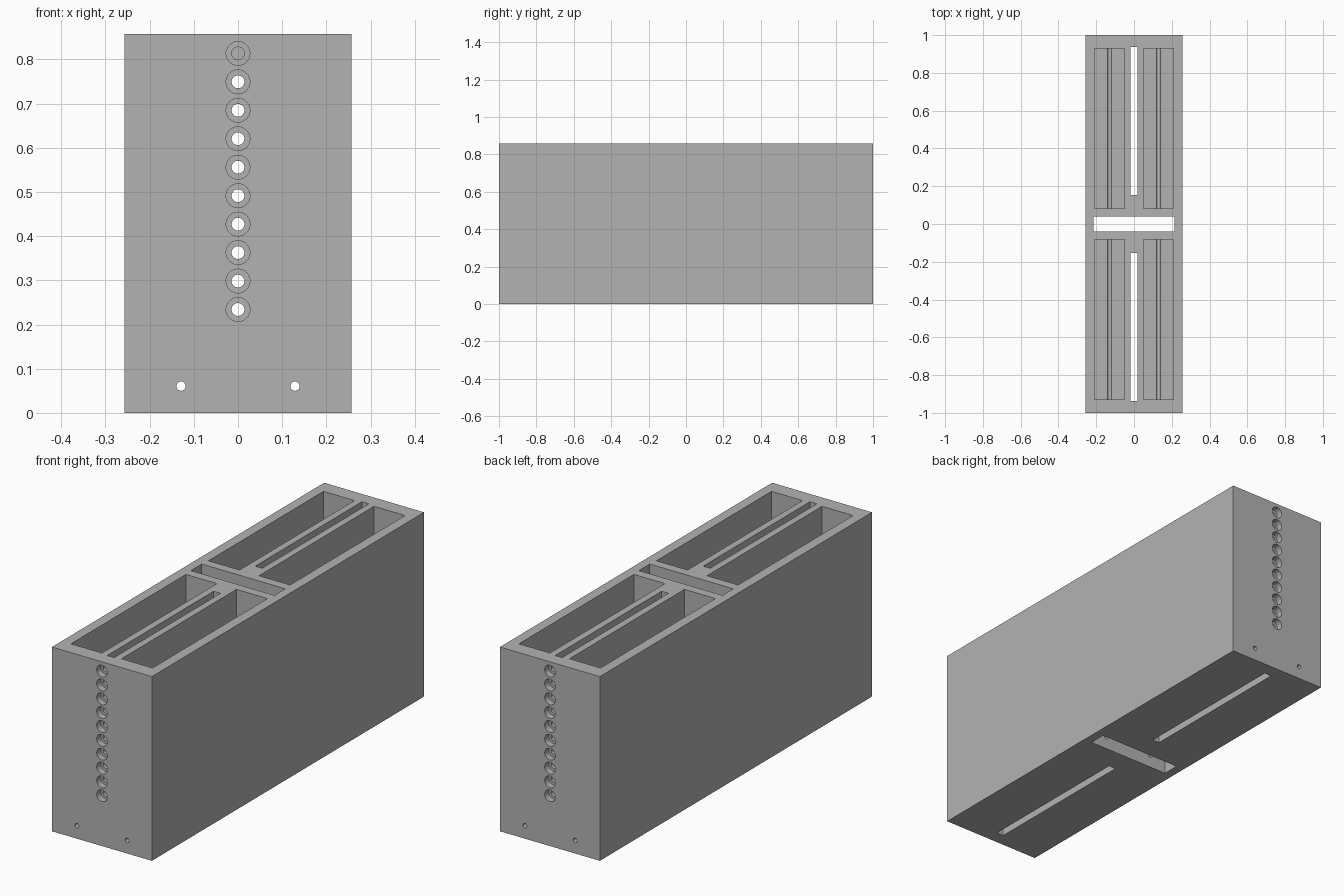
import bpy, bmesh, math
from mathutils import Matrix, Vector

default = bpy.data.objects.get("Cube")
if default:
    bpy.data.objects.remove(default, do_unlink=True)

HALF_X, HALF_Y, HEIGHT = 0.257, 1.0, 0.857
FLOOR = 0.06          # pocket floor height
BORE_DEPTH = 0.03


def add_box(bm, low, high):
    low, high = Vector(low), Vector(high)
    scale = Matrix.Diagonal((high - low).to_4d())
    scale[3][3] = 1
    bmesh.ops.create_cube(bm, size=1, matrix=Matrix.Translation((low + high) / 2) @ scale)


def add_rod(bm, x, z, radius, y0, y1):
    place = Matrix.Translation((x, (y0 + y1) / 2, z)) @ Matrix.Rotation(math.pi / 2, 4, 'X')
    bmesh.ops.create_cone(bm, cap_ends=True, segments=32, radius1=radius,
                          radius2=radius, depth=y1 - y0, matrix=place)


def make_object(name, bm):
    mesh = bpy.data.meshes.new(name)
    bm.to_mesh(mesh)
    bm.free()
    obj = bpy.data.objects.new(name, mesh)
    bpy.context.collection.objects.link(obj)
    return obj


def cut(body, bm):
    cutter = make_object("cutter", bm)
    cutter.hide_render = True
    mod = body.modifiers.new("cut", 'BOOLEAN')
    mod.operation, mod.solver, mod.object = 'DIFFERENCE', 'EXACT', cutter
    bpy.context.view_layer.update()
    result = bpy.data.meshes.new_from_object(
        body.evaluated_get(bpy.context.evaluated_depsgraph_get()))
    body.modifiers.clear()
    body.data = result
    bpy.data.objects.remove(cutter, do_unlink=True)


# Solid block
bm = bmesh.new()
add_box(bm, (-HALF_X, -HALF_Y, 0), (HALF_X, HALF_Y, HEIGHT))
block = make_object("slotted_block", bm)

# Four blind pockets, two long through slots and the cross slot
bm = bmesh.new()
for side in (-1, 1):
    y0, y1 = sorted((side * 0.083, side * 0.928))
    for x0, x1 in ((-0.21, -0.05), (0.05, 0.21)):
        add_box(bm, (x0, y0, FLOOR), (x1, y1, 1))
    y0, y1 = sorted((side * 0.153, side * 0.936))
    add_box(bm, (-0.018, y0, -0.1), (0.018, y1, 1))
add_box(bm, (-0.215, -0.04, -0.1), (0.215, 0.04, 1))
cut(block, bm)

# Column of holes, the top one stopping at the long slots, plus two low holes
rows = [0.234 + 0.0644 * i for i in range(10)]
bm = bmesh.new()
for z in rows[:-1]:
    add_rod(bm, 0, z, 0.0145, -1.1, 1.1)
for y0, y1 in ((-1.1, -0.5), (0.5, 1.1)):
    add_rod(bm, 0, rows[-1], 0.0145, y0, y1)
for x in (-0.129, 0.129):
    add_rod(bm, x, 0.0605, 0.0105, -1.1, 1.1)
cut(block, bm)

# Counterbores on both ends
bm = bmesh.new()
for z in rows:
    add_rod(bm, 0, z, 0.027, -1.1, -HALF_Y + BORE_DEPTH)
    add_rod(bm, 0, z, 0.027, HALF_Y - BORE_DEPTH, 1.1)
cut(block, bm)

# Grey finish
grey = bpy.data.materials.new("plain_grey")
grey.use_nodes = True
colour = (0.45, 0.45, 0.45, 1)
grey.diffuse_color = colour
grey.node_tree.nodes["Principled BSDF"].inputs["Base Color"].default_value = colour
block.data.materials.clear()
block.data.materials.append(grey)

bpy.ops.object.select_all(action='DESELECT')
block.select_set(True)
bpy.context.view_layer.objects.active = block
bpy.ops.object.shade_smooth_by_angle(angle=math.radians(30))
